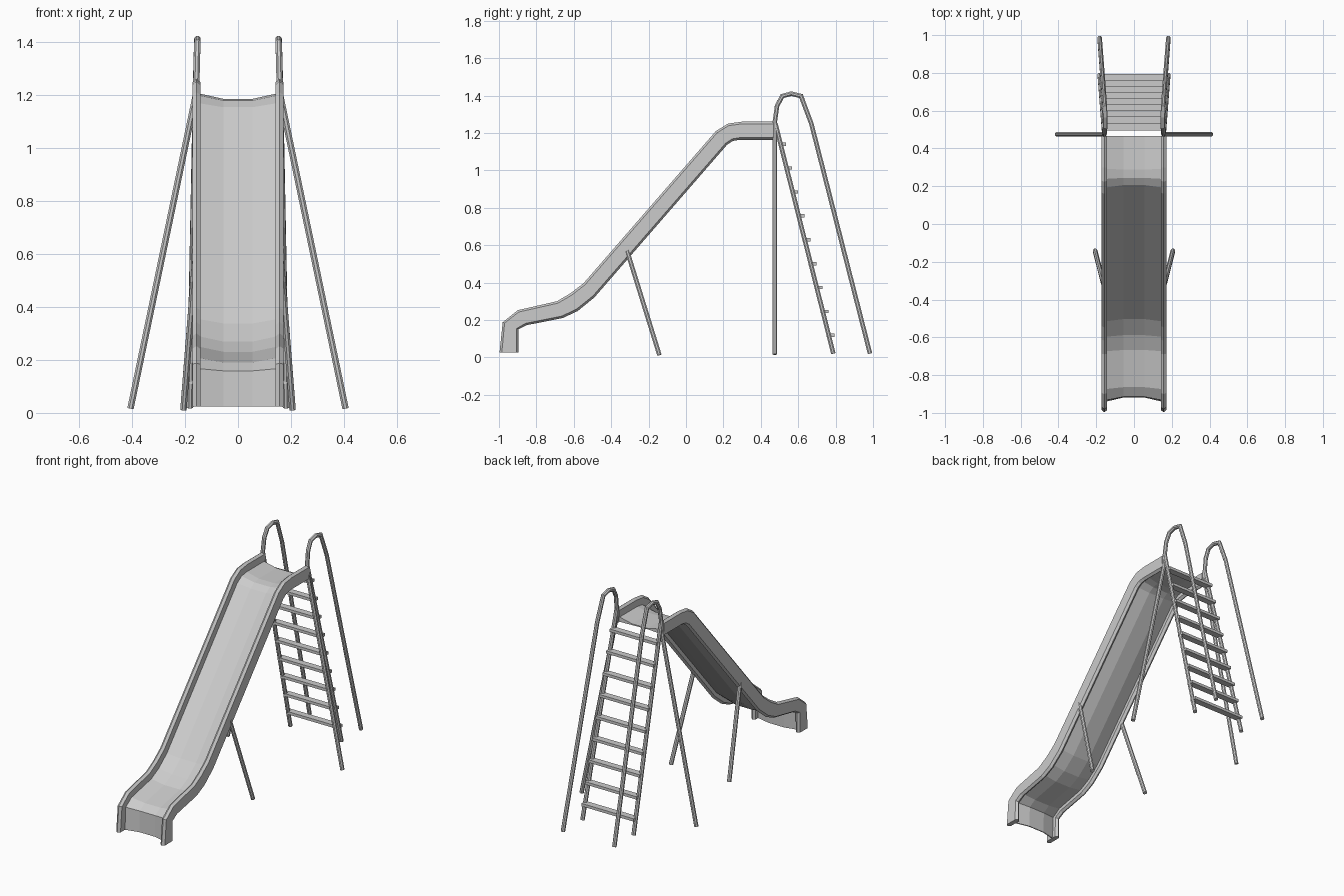
import bpy, bmesh, math
from mathutils import Vector

if "Cube" in bpy.data.objects:
    bpy.data.objects.remove(bpy.data.objects["Cube"])


def finish(bm, name):
    bmesh.ops.recalc_face_normals(bm, faces=bm.faces)
    mesh = bpy.data.meshes.new(name)
    bm.to_mesh(mesh)
    bm.free()
    obj = bpy.data.objects.new(name, mesh)
    bpy.context.collection.objects.link(obj)
    return obj


def loft(name, rings):
    """Skin closed rings of points and cap both ends."""
    bm = bmesh.new()
    loops = [[bm.verts.new(p) for p in ring] for ring in rings]
    n = len(loops[0])
    for a, b in zip(loops, loops[1:]):
        for i in range(n):
            j = (i + 1) % n
            bm.faces.new((a[i], a[j], b[j], b[i]))
    caps = [bm.faces.new(loops[0]), bm.faces.new(loops[-1])]
    bmesh.ops.triangulate(bm, faces=caps)
    return finish(bm, name)


def tube(name, points, radius=0.013, sides=8):
    """Straight or bent pipe with mitred joints."""
    pts = [Vector(p) for p in points]
    rings = []
    for i, p in enumerate(pts):
        d_in = (p - pts[i - 1]).normalized() if i else (pts[1] - p).normalized()
        d_out = (pts[i + 1] - p).normalized() if i < len(pts) - 1 else d_in
        d = (d_in + d_out).normalized()
        u = d.cross(Vector((1, 0, 0))).normalized()
        v = d.cross(u)
        k = 1 / max(0.7, d.dot(d_in))
        angles = [2 * math.pi * (s + 0.5) / sides for s in range(sides)]
        rings.append([p + (u * math.cos(a) * k + v * math.sin(a)) * radius for a in angles])
    return loft(name, rings)


def box(name, center, size):
    bm = bmesh.new()
    bmesh.ops.create_cube(bm, size=1)
    bmesh.ops.scale(bm, vec=size, verts=bm.verts)
    bmesh.ops.translate(bm, vec=center, verts=bm.verts)
    return finish(bm, name)


# Chute: side wall top and bottom (y, z) at each bend
stations = [
    ((0.467, 1.26), (0.467, 1.163)),
    ((0.30, 1.26), (0.285, 1.163)),
    ((0.225, 1.25), (0.25, 1.157)),
    ((0.16, 1.21), (0.22, 1.137)),
    ((-0.547, 0.397), (-0.49, 0.32)),
    ((-0.617, 0.343), (-0.58, 0.247)),
    ((-0.69, 0.30), (-0.66, 0.21)),
    ((-0.90, 0.252), (-0.853, 0.172)),
    ((-0.98, 0.188), (-0.895, 0.15)),
    ((-0.997, 0.025), (-0.895, 0.025)),
]
# Cross-section: x and height fraction, walls with ridged edges and a sagging bed
upper = [(0.157, 0), (0.172, 0.12), (0.172, 0.88), (0.157, 1), (0.142, 0.88),
         (0.142, 0.43), (0.055, 0.23)]
lower = [(-0.055, 0.17), (0.055, 0.17), (0.142, 0.36), (0.142, 0.12)]
section = (upper + [(-x, t) for x, t in reversed(upper)]
           + [(-x, t) for x, t in reversed(lower[2:])] + lower)
rings = []
for top, bottom in stations:
    top, bottom = Vector(top), Vector(bottom)
    ring = []
    for x, t in section:
        p = bottom.lerp(top, t)
        ring.append((x, p.x, p.y))
    rings.append(ring)
loft("chute", rings)

# Paired pipes
for side, s in (("left", -1), ("right", 1)):
    # Short leg under the chute
    tube(side + "_chute_leg", [(s * 0.162, -0.315, 0.57), (s * 0.206, -0.142, 0.012)])
    # Splayed leg under the platform
    tube(side + "_splayed_leg", [(s * 0.157, 0.475, 1.21), (s * 0.406, 0.475, 0.016)])
    # Ladder side rail
    tube(side + "_ladder_rail", [(s * 0.157, 0.478, 1.25), (s * 0.181, 0.788, 0.02)])
    # Looped handrail running to the ground
    tube(side + "_handrail", [
        (s * 0.158, 0.475, 1.18), (s * 0.157, 0.475, 1.26), (s * 0.155, 0.487, 1.345),
        (s * 0.153, 0.515, 1.397), (s * 0.153, 0.563, 1.41), (s * 0.154, 0.615, 1.397),
        (s * 0.158, 0.67, 1.25), (s * 0.182, 0.984, 0.02)])

# Ladder rungs
for i in range(9):
    z = 1.14 - i * 0.1278
    f = (1.25 - z) / 1.23
    half = 0.157 + 0.024 * f + 0.006
    box("rung_%d" % (i + 1), (0, 0.478 + 0.31 * f + 0.009, z), (2 * half, 0.042, 0.018))
